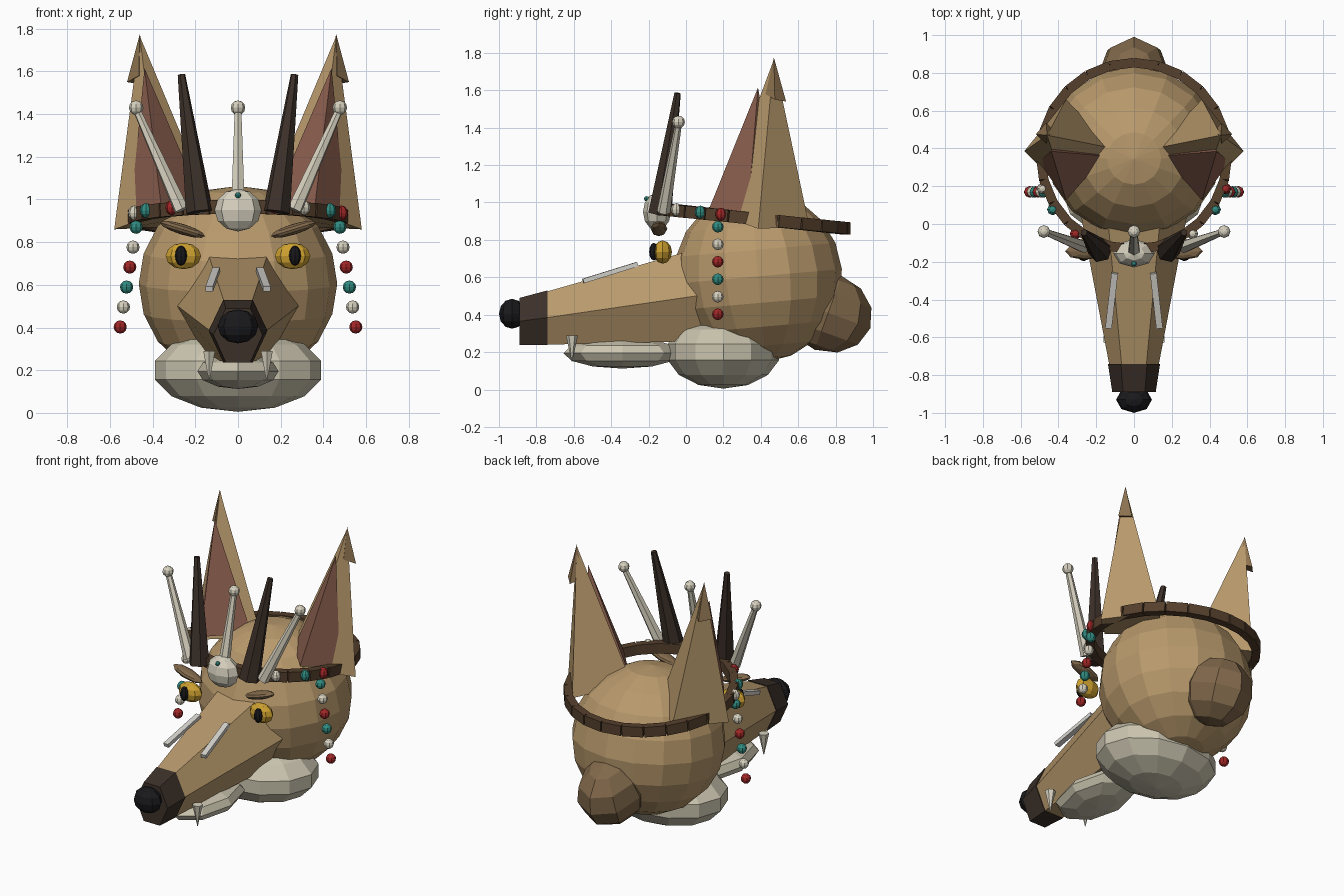
import bpy, bmesh, math
from mathutils import Vector, Matrix, Euler

if "Cube" in bpy.data.objects:
    bpy.data.objects.remove(bpy.data.objects["Cube"])

def mat(name, r, g, b):
    m = bpy.data.materials.new(name)
    m.diffuse_color = (r, g, b, 1)
    m.use_nodes = True
    m.node_tree.nodes["Principled BSDF"].inputs["Base Color"].default_value = m.diffuse_color
    return m

TAN = mat("tan", .48, .32, .15)
TIP = mat("tip_brown", .27, .17, .08)
BROWN = mat("mid_brown", .22, .14, .07)
BAND = mat("leather", .09, .05, .025)
DARK = mat("dark_brown", .045, .03, .022)
BLACK = mat("black", .01, .01, .012)
CREAM = mat("cream", .60, .56, .43)
BONE = mat("bone", .68, .64, .52)
PINK = mat("inner_ear", .27, .12, .08)
YELLOW = mat("amber", .62, .36, .03)
RED = mat("red_bead", .36, .02, .02)
TEAL = mat("teal_bead", .03, .26, .22)
STRIPE = mat("paint", .65, .64, .6)

def finish(name, bm, m):
    bmesh.ops.recalc_face_normals(bm, faces=bm.faces)
    me = bpy.data.meshes.new(name)
    bm.to_mesh(me)
    bm.free()
    me.materials.append(m)
    ob = bpy.data.objects.new(name, me)
    bpy.context.collection.objects.link(ob)
    return ob

def ball(name, pos, radii, m, seg=8, rings=6, rot=(0, 0, 0)):
    bm = bmesh.new()
    mx = Matrix.LocRotScale(Vector(pos), Euler(rot), Vector(radii))
    bmesh.ops.create_uvsphere(bm, u_segments=seg, v_segments=rings, radius=1, matrix=mx)
    return finish(name, bm, m)

def rod(name, a, b, r1, r2, m, sides=6):
    a, b = Vector(a), Vector(b)
    d = b - a
    mx = Matrix.Translation((a + b) / 2) @ d.to_track_quat('Z', 'Y').to_matrix().to_4x4()
    bm = bmesh.new()
    bmesh.ops.create_cone(bm, cap_ends=True, segments=sides, radius1=r1, radius2=r2,
                          depth=d.length, matrix=mx)
    return finish(name, bm, m)

def box(name, pos, size, rot, m):
    bm = bmesh.new()
    mx = Matrix.LocRotScale(Vector(pos), rot, Vector(size))
    bmesh.ops.create_cube(bm, size=1, matrix=mx)
    return finish(name, bm, m)

def loft(name, rings, m):
    bm = bmesh.new()
    vs = [[bm.verts.new(p) for p in r] for r in rings]
    for r0, r1 in zip(vs, vs[1:]):
        for i in range(len(r0)):
            j = (i + 1) % len(r0)
            bm.faces.new((r0[i], r0[j], r1[j], r1[i]))
    bm.faces.new(vs[0])
    bm.faces.new(vs[-1])
    return finish(name, bm, m)

def spike(name, base, apex, m, s):
    bm = bmesh.new()
    vs = [bm.verts.new((s * x, y, z)) for x, y, z in base]
    top = bm.verts.new((s * apex[0], apex[1], apex[2]))
    for i in range(len(vs)):
        bm.faces.new((vs[i], vs[(i + 1) % len(vs)], top))
    bm.faces.new(vs)
    return finish(name, bm, m)

# Head, throat ruff, jaw and tuft behind the head
ball("head", (0, .385, .605), (.465, .45, .46), TAN, 16, 10, (math.radians(5), 0, 0))
ball("throat_ruff", (0, .2, .2), (.4, .305, .195), CREAM, 12, 7)
ball("lower_jaw", (0, -.34, .195), (.19, .315, .083), CREAM, 8, 6)
ball("back_tuft", (0, .76, .41), (.2, .24, .21), BROWN, 8, 6, (math.radians(-20), 0, 0))

# Snout: hexagonal sections running forward
def hexa(y, w, top, mid, low):
    return [(w, y, mid), (w / 2, y, top), (-w / 2, y, top),
            (-w, y, mid), (-w / 2, y, low), (w / 2, y, low)]

loft("snout", [hexa(.12, .295, .77, .51, .26), hexa(-.74, .132, .525, .385, .24)], TAN)
loft("muzzle_tip", [hexa(-.74, .138, .53, .385, .237), hexa(-.89, .115, .49, .365, .237)], DARK)
ball("nose", (0, -.93, .405), (.095, .07, .08), BLACK, 8, 6)

for s in (-1, 1):
    # Ears
    spike("outer_ear", [(.58, .386, .86), (.36, .66, .87), (.11, .40, .93), (.36, .16, .94)],
          (.46, .47, 1.765), TAN, s)
    spike("inner_ear", [(.505, .33, .93), (.35, .5, .95), (.155, .36, .96), (.36, .125, .97)],
          (.438, .385, 1.615), PINK, s)
    spike("ear_tip", [(.52, .475, 1.55), (.465, .535, 1.54), (.41, .48, 1.57), (.465, .425, 1.58)],
          (.46, .47, 1.775), TIP, s)
    # Eyes and brows
    ball("eye", (s * .256, -.125, .735), (.083, .05, .062), YELLOW)
    ball("pupil", (s * .267, -.172, .737), (.028, .025, .047), BLACK)
    ball("brow", (s * .26, -.145, .86), (.11, .045, .025), BROWN, 8, 6,
         (0, -s * math.radians(17), 0))
    # Painted snout stripes
    a, b = Vector((s * .102, -.26, .67)), Vector((s * .135, -.55, .58))
    box("snout_stripe", (a + b) / 2, (.035, .025, (b - a).length),
        (b - a).to_track_quat('Z', 'Y'), STRIPE)
    # Fangs
    rod("fang", (s * .135, -.61, .29), (s * .135, -.61, .15), .032, .002, BONE)
    # Crown horns and bones
    rod("crown_horn", (s * .18, -.14, .94), (s * .265, -.045, 1.585), .065, .018, DARK)
    rod("crown_bone", (s * .265, -.12, .95), (s * .475, -.04, 1.42), .036, .018, BONE)
    ball("bone_knob", (s * .477, -.04, 1.43), (.034, .034, .034), BONE)
    # Hanging bead strands
    for i in range(6):
        ball("strand_bead", (s * (.477 + .015 * i), .17, .87 - .0935 * i),
             (.031, .031, .031), (TEAL, BONE, RED)[i % 3])

# Central bone and forehead ornament
rod("crown_bone", (0, -.15, .97), (0, -.042, 1.42), .036, .018, BONE)
ball("bone_knob", (0, -.04, 1.43), (.034, .034, .034), BONE)
ball("forehead_ornament", (0, -.155, .95), (.11, .075, .1), BONE, 8, 6)
ball("ornament_gem", (0, -.21, 1.02), (.014, .014, .014), TEAL)

# Tilted headband made of leather links
def band_pos(a, r=.49):
    x, y = r * math.sin(a), .36 - r * math.cos(a)
    return Vector((x, y, .965 - .105 * (y + .13)))

N = 24
for i in range(N):
    a = 2 * math.pi * (i + .5) / N
    tangent = band_pos(a + .05) - band_pos(a - .05)
    box("headband_link", band_pos(a), (.05, .065, .128),
        tangent.to_track_quat('Z', 'Y'), BAND)

# Beads fixed along the front of the band
for x, m in [(.17, RED), (.31, BONE), (.43, TEAL), (.485, RED),
             (-.17, BONE), (-.31, RED), (-.43, TEAL), (-.485, BONE)]:
    ball("band_bead", band_pos(math.asin(x / .515), .515) + Vector((0, 0, .005)),
         (.03, .03, .035), m)
